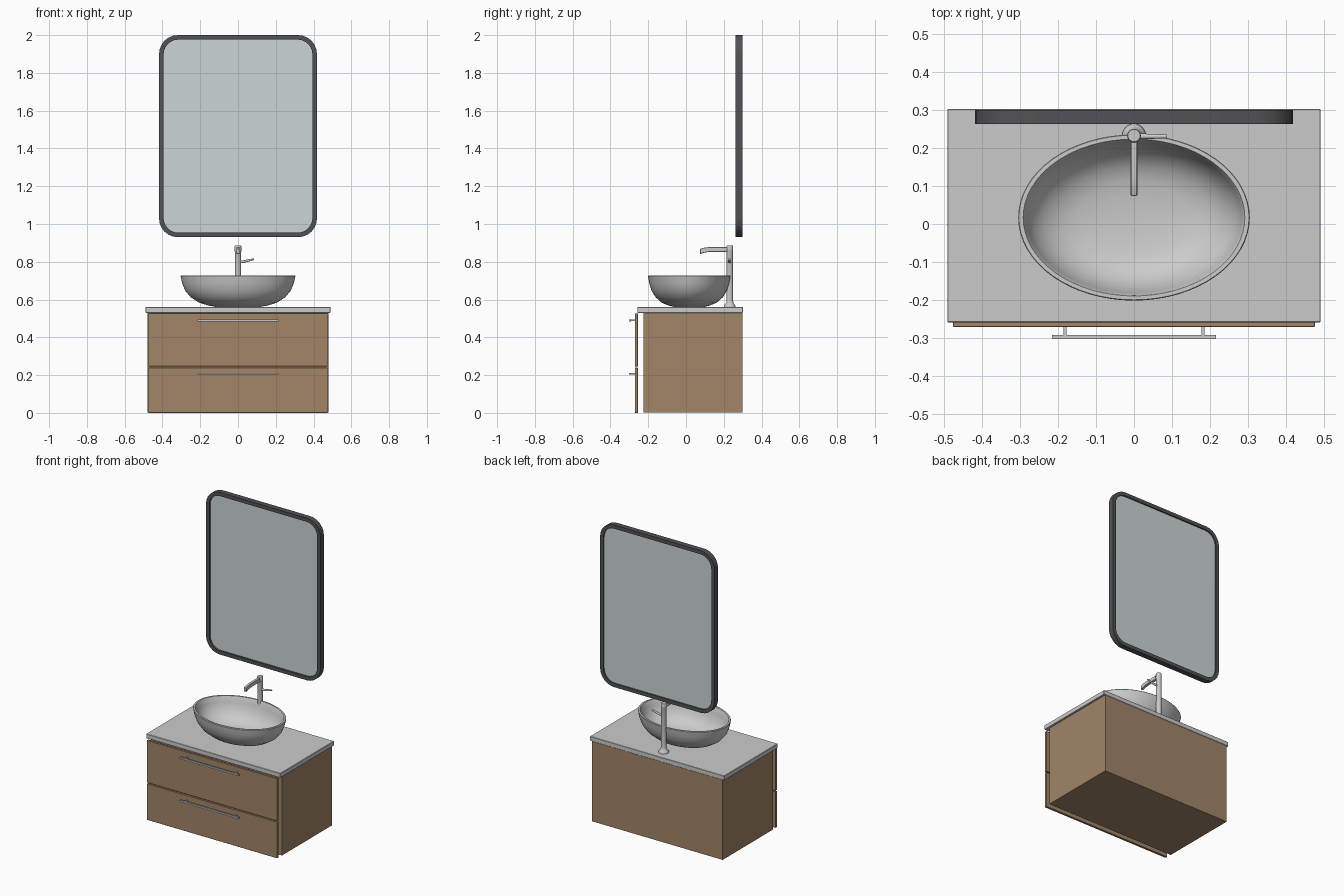
import bpy, bmesh
from math import cos, sin, pi, radians

if "Cube" in bpy.data.objects:
    bpy.data.objects.remove(bpy.data.objects["Cube"])


def material(name, rgb):
    m = bpy.data.materials.new(name)
    m.diffuse_color = (*rgb, 1)
    m.use_nodes = True
    m.node_tree.nodes["Principled BSDF"].inputs["Base Color"].default_value = m.diffuse_color
    return m


WOOD = material("wood", (0.36, 0.235, 0.14))
STONE = material("stone", (0.76, 0.76, 0.73))
DARK = material("dark_frame", (0.085, 0.085, 0.095))
GLASS = material("mirror_glass", (0.60, 0.67, 0.66))


def finish(name, bm, mat=None, smooth=None, bevel=0):
    bmesh.ops.recalc_face_normals(bm, faces=bm.faces)
    me = bpy.data.meshes.new(name)
    bm.to_mesh(me)
    bm.free()
    ob = bpy.data.objects.new(name, me)
    bpy.context.collection.objects.link(ob)
    if mat:
        me.materials.append(mat)
    if bevel:
        b = ob.modifiers.new("bevel", 'BEVEL')
        b.width, b.segments = bevel, 1
    if smooth:
        bpy.ops.object.select_all(action='DESELECT')
        bpy.context.view_layer.objects.active = ob
        ob.select_set(True)
        bpy.ops.object.shade_smooth_by_angle(angle=radians(smooth))
    return ob


def loft(name, loops, caps=True, closed=False, **kw):
    """Skin a series of point loops; cap the ends or join last to first."""
    bm = bmesh.new()
    rings = [[bm.verts.new(p) for p in lp] for lp in loops]
    pairs = list(zip(rings, rings[1:]))
    if closed:
        pairs.append((rings[-1], rings[0]))
    for a, b in pairs:
        for i in range(len(a)):
            j = (i + 1) % len(a)
            bm.faces.new((a[i], a[j], b[j], b[i]))
    if caps and not closed:
        bm.faces.new(rings[0])
        bm.faces.new(rings[-1])
    return finish(name, bm, **kw)


def box(name, x, y, z, **kw):
    loops = [[(x[0], y[0], h), (x[1], y[0], h), (x[1], y[1], h), (x[0], y[1], h)] for h in z]
    return loft(name, loops, **kw)


def ellipse(cx, cy, z, rx, ry, n):
    return [(cx + rx * cos(2 * pi * i / n), cy + ry * sin(2 * pi * i / n), z) for i in range(n)]


def rounded_rect(hx, z0, z1, r, y, n=6):
    hz, cz = (z1 - z0) / 2, (z0 + z1) / 2
    pts = []
    for q, (sx, sz) in enumerate(((1, 1), (-1, 1), (-1, -1), (1, -1))):
        for i in range(n + 1):
            a = (q + i / n) * pi / 2
            pts.append((sx * (hx - r) + r * cos(a), y, cz + sz * (hz - r) + r * sin(a)))
    return pts


# Cabinet and worktop
box("cabinet_body", (-0.478, 0.478), (-0.225, 0.30), (0.002, 0.53), mat=WOOD)
box("countertop", (-0.49, 0.49), (-0.258, 0.302), (0.53, 0.56), mat=STONE, bevel=0.002)

# Drawer fronts with bar handles
for level, z0, z1, hz in (("lower", 0.0, 0.239, 0.207), ("upper", 0.246, 0.526, 0.490)):
    box(level + "_drawer_front", (-0.475, 0.475), (-0.27, -0.255), (z0, z1), mat=WOOD, bevel=0.001)
    box(level + "_handle_bar", (-0.215, 0.215), (-0.302, -0.291), (hz - 0.005, hz + 0.005))
    for side, sx in (("left", -1), ("right", 1)):
        x = sx * 0.181
        box(f"{level}_handle_post_{side}", (x - 0.004, x + 0.004), (-0.292, -0.269),
            (hz - 0.004, hz + 0.004))

# Oval vessel basin: outside profile up, over the rim, down inside
basin = [(0.11, 0.075, 0.56), (0.155, 0.108, 0.568), (0.205, 0.145, 0.583), (0.250, 0.178, 0.612),
         (0.280, 0.200, 0.648), (0.296, 0.212, 0.688), (0.304, 0.218, 0.724), (0.302, 0.216, 0.727),
         (0.291, 0.206, 0.727), (0.289, 0.204, 0.724), (0.281, 0.197, 0.688), (0.265, 0.185, 0.652),
         (0.236, 0.165, 0.618), (0.193, 0.135, 0.593), (0.145, 0.100, 0.580), (0.08, 0.055, 0.574),
         (0.02, 0.014, 0.572)]
loft("basin", [ellipse(0, 0.017, z, rx, ry, 64) for rx, ry, z in basin], smooth=40)

# Faucet: flared column, curved spout, side lever
FY = 0.232
column = [(0.031, 0.56), (0.031, 0.566), (0.026, 0.574), (0.019, 0.582), (0.017, 0.60),
          (0.017, 0.855), (0.018, 0.858), (0.018, 0.882), (0.016, 0.885)]
loft("faucet_column", [ellipse(0, FY, z, r, r, 24) for r, z in column], smooth=40)

spout = [(FY, 0.853, 0.879), (0.14, 0.853, 0.878), (0.115, 0.851, 0.877),
         (0.092, 0.847, 0.874), (0.074, 0.841, 0.868)]
loft("faucet_spout", [[(-0.009, y, a), (0.009, y, a), (0.009, y, b), (-0.009, y, b)]
                      for y, a, b in spout], bevel=0.002, smooth=40)

lever = [(0.0, 0.799, 0.008), (0.03, 0.801, 0.007), (0.06, 0.808, 0.006), (0.086, 0.814, 0.005)]
loft("faucet_lever", [[(x, FY - 0.002 + r * cos(i * pi / 6), z + r * sin(i * pi / 6))
                       for i in range(12)] for x, z, r in lever], smooth=40)

# Mirror: rounded frame around a recessed pane
outer = (0.418, 0.93, 2.0, 0.10)
inner = (0.394, 0.954, 1.976, 0.078)
loft("mirror_frame", [rounded_rect(*outer, 0.263), rounded_rect(*inner, 0.263),
                      rounded_rect(*inner, 0.299), rounded_rect(*outer, 0.299)],
     closed=True, mat=DARK, smooth=30)
pane = (0.396, 0.952, 1.978, 0.080)
loft("mirror_pane", [rounded_rect(*pane, 0.274), rounded_rect(*pane, 0.290)], mat=GLASS)
